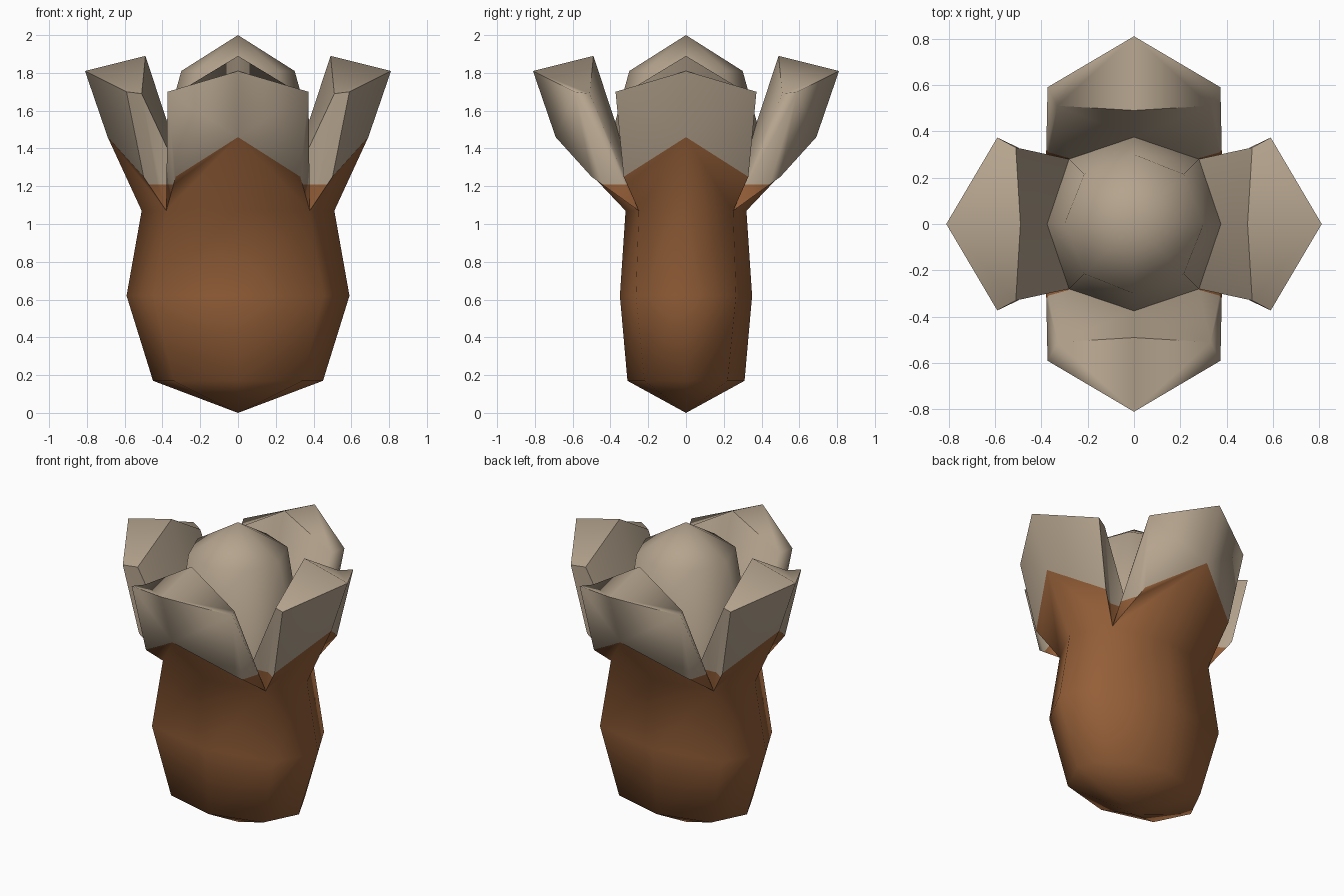
import bpy, bmesh, math
from mathutils import Matrix, Vector

cube = bpy.data.objects.get("Cube")
if cube:
    bpy.data.objects.remove(cube, do_unlink=True)


def material(name, color):
    m = bpy.data.materials.new(name)
    m.use_nodes = True
    m.diffuse_color = color
    m.node_tree.nodes["Principled BSDF"].inputs["Base Color"].default_value = color
    return m


brown = material("husk_brown", (0.30, 0.115, 0.04, 1))
tan = material("kernel_tan", (0.46, 0.37, 0.27, 1))

bm = bmesh.new()


def ring(rx, ry, dx, dy, z, dz=None):
    """Eight vertices: even ones on the axes, odd ones on the diagonals."""
    dz = z if dz is None else dz
    quarter = [(rx, 0, z), (dx, dy, dz), (0, ry, z), (-dx, dy, dz),
               (-rx, 0, z), (-dx, -dy, dz), (0, -ry, z), (dx, -dy, dz)]
    return [bm.verts.new(p) for p in quarter]


def face(*verts, mat=1):
    f = bm.faces.new(verts)
    f.material_index = mat
    return f


def bridge(low, high, mat):
    for i in range(8):
        j = (i + 1) % 8
        face(low[i], low[j], high[j], high[i], mat=mat)


def cap(pole, loop, mat):
    tip = bm.verts.new(pole)
    for i in range(8):
        face(tip, loop[i], loop[(i + 1) % 8], mat=mat)


# Flattened husk body
foot = ring(0.45, 0.31, 0.34, 0.22, 0.17)
belly = ring(0.59, 0.35, 0.45, 0.265, 0.62)
neck = ring(0.51, 0.32, 0.38, 0.25, 1.07)
cap((0, 0, 0), foot, 0)
bridge(foot, belly, 0)
bridge(belly, neck, 0)

# Rounded kernel, dipping down between the petals
rim = ring(0.375, 0.375, 0.28, 0.28, 1.54, 1.20)
crown = ring(0.30, 0.30, 0.215, 0.215, 1.81)
bridge(rim, crown, 1)
cap((0, 0, 2), crown, 1)

# Four thick petals, each built facing +x and turned into place
walls = []
for k in range(4):
    turn = Matrix.Rotation(k * math.pi / 2, 3, 'Z')

    def vert(x, y, z):
        return bm.verts.new(turn @ Vector((x, y, z)))

    i = 2 * k
    mid, tip, lip = vert(0.69, 0, 1.46), vert(0.81, 0, 1.81), vert(0.49, 0, 1.89)
    for side in (-1, 1):
        j = (i + side) % 8
        mid_s = vert(0.50, 0.33 * side, 1.25)
        tip_s = vert(0.59, 0.373 * side, 1.70)
        lip_s = vert(0.51, 0.33 * side, 1.69)
        face(neck[i], neck[j], mid_s, mid, mat=0)
        face(mid, mid_s, tip_s, tip)
        face(tip, tip_s, lip_s, lip)
        face(lip, lip_s, rim[j], rim[i])
        walls += [face(neck[j], mid_s, tip_s),
                  face(neck[j], tip_s, lip_s),
                  face(neck[j], lip_s, rim[j])]

# Brown foot on the petal side walls
edges = {e for f in walls for e in f.edges}
bmesh.ops.bisect_plane(bm, geom=walls + list(edges), plane_co=(0, 0, 1.21),
                       plane_no=(0, 0, 1))
for f in bm.faces:
    if max(v.co.z for v in f.verts) < 1.22:
        f.material_index = 0

bmesh.ops.recalc_face_normals(bm, faces=bm.faces)
mesh = bpy.data.meshes.new("open_nut")
bm.to_mesh(mesh)
bm.free()
mesh.materials.append(brown)
mesh.materials.append(tan)
nut = bpy.data.objects.new("open_nut", mesh)
bpy.context.collection.objects.link(nut)
bpy.context.view_layer.objects.active = nut
nut.select_set(True)
bpy.ops.object.shade_smooth_by_angle(angle=math.radians(65))
